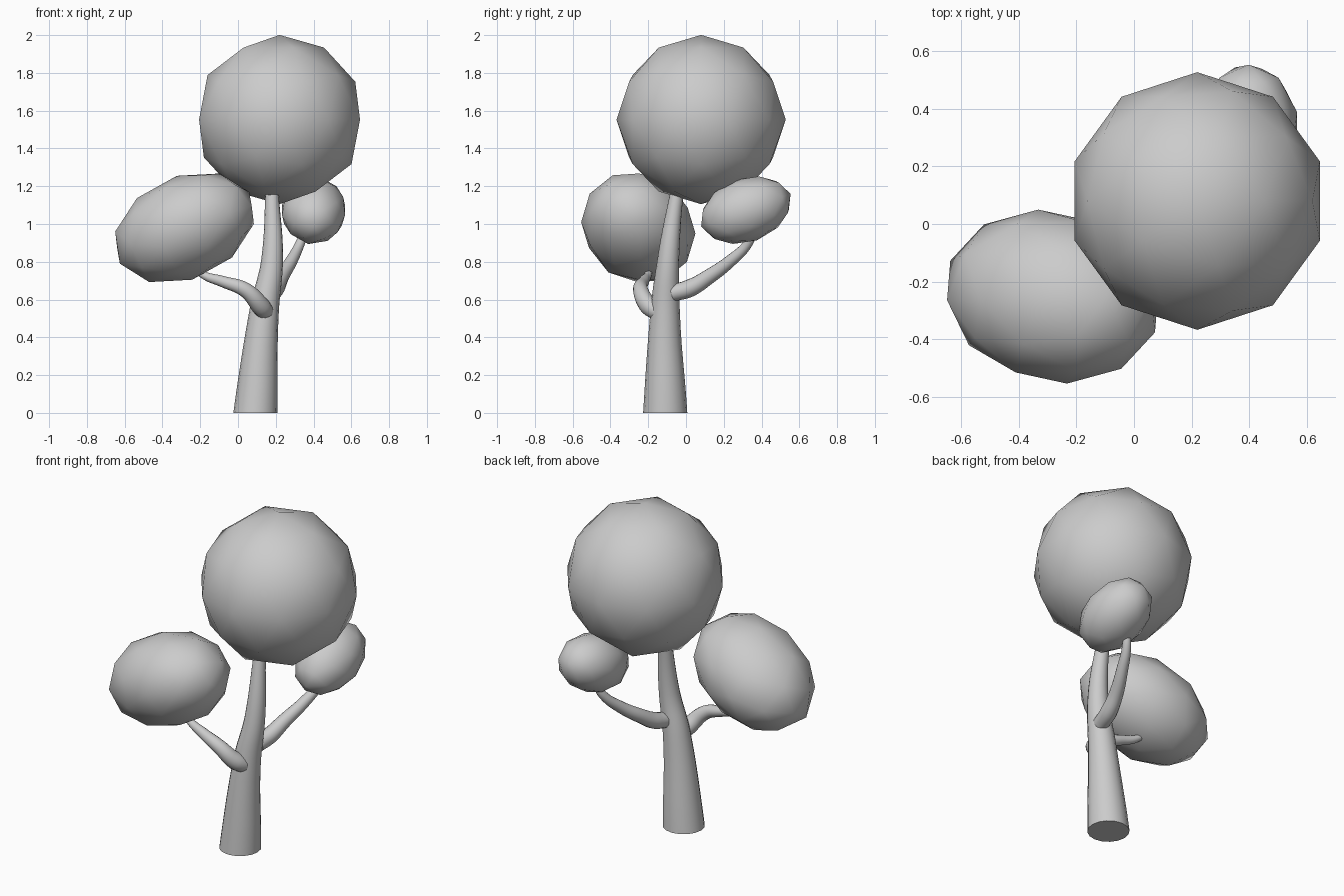
import bpy
from math import radians
from mathutils import Matrix, Vector

if "Cube" in bpy.data.objects:
    bpy.data.objects.remove(bpy.data.objects["Cube"])


def foliage(name, matrix):
    """Low-poly smooth-shaded leaf ball, shaped by a matrix."""
    bpy.ops.mesh.primitive_ico_sphere_add(subdivisions=2, radius=1)
    ob = bpy.context.object
    ob.name = name
    ob.data.transform(matrix)
    ob.data.polygons.foreach_set("use_smooth", [True] * len(ob.data.polygons))
    return ob


def limb(name, points):
    """Tapered tube through (x, y, z, radius) points."""
    cu = bpy.data.curves.new(name, 'CURVE')
    cu.dimensions = '3D'
    cu.bevel_depth = 1.0
    cu.bevel_resolution = 6
    cu.resolution_u = 6
    cu.use_fill_caps = True
    sp = cu.splines.new('BEZIER')
    sp.bezier_points.add(len(points) - 1)
    for bp, (x, y, z, r) in zip(sp.bezier_points, points):
        bp.co = (x, y, z)
        bp.radius = r
        bp.handle_left_type = bp.handle_right_type = 'AUTO'
    ob = bpy.data.objects.new(name, cu)
    bpy.context.collection.objects.link(ob)
    bpy.ops.object.select_all(action='DESELECT')
    bpy.context.view_layer.objects.active = ob
    ob.select_set(True)
    bpy.ops.object.convert(target='MESH')
    ob = bpy.context.object
    bpy.ops.object.shade_smooth_by_angle(angle=radians(50))
    return ob


# Trunk, with its foot flattened onto the ground
trunk = limb("trunk", [
    (0.092, -0.11, 0.0, 0.117), (0.14, -0.11, 0.55, 0.077),
    (0.18, -0.095, 0.8, 0.058), (0.18, -0.05, 1.15, 0.036),
    (0.175, -0.02, 1.3, 0.025)])
for v in trunk.data.vertices:
    if v.co.z < 0.04:
        v.co.z = 0.0

# Branches
limb("left_branch", [
    (0.155, -0.12, 0.52, 0.045), (0.12, -0.195, 0.565, 0.05),
    (0.04, -0.24, 0.65, 0.04), (-0.08, -0.225, 0.695, 0.03),
    (-0.19, -0.2, 0.735, 0.02), (-0.25, -0.19, 0.80, 0.015)])
limb("right_branch", [
    (0.18, -0.07, 0.635, 0.045), (0.20, 0.02, 0.66, 0.047),
    (0.23, 0.12, 0.72, 0.04), (0.28, 0.23, 0.80, 0.033),
    (0.33, 0.33, 0.90, 0.025), (0.36, 0.36, 0.98, 0.02)])

# Foliage: round crown, tilted left ball, small rear right ball
foliage("crown_foliage", Matrix.Translation((0.22, 0.08, 1.553)) @ Matrix.Scale(0.448, 4))

left = Matrix((Vector((-0.373, -0.012, -0.1105)),
               Vector((-0.04, -0.004, 0.275)),
               Vector((-0.05, 0.3025, -0.03)))).transposed().to_4x4()
foliage("left_foliage", Matrix.Translation((-0.283, -0.2525, 0.98)) @ left)

foliage("right_foliage", Matrix.Translation((0.40, 0.317, 1.073))
        @ Matrix.Rotation(radians(20), 4, 'X') @ Matrix.Diagonal((0.175, 0.252, 0.17, 1)))
